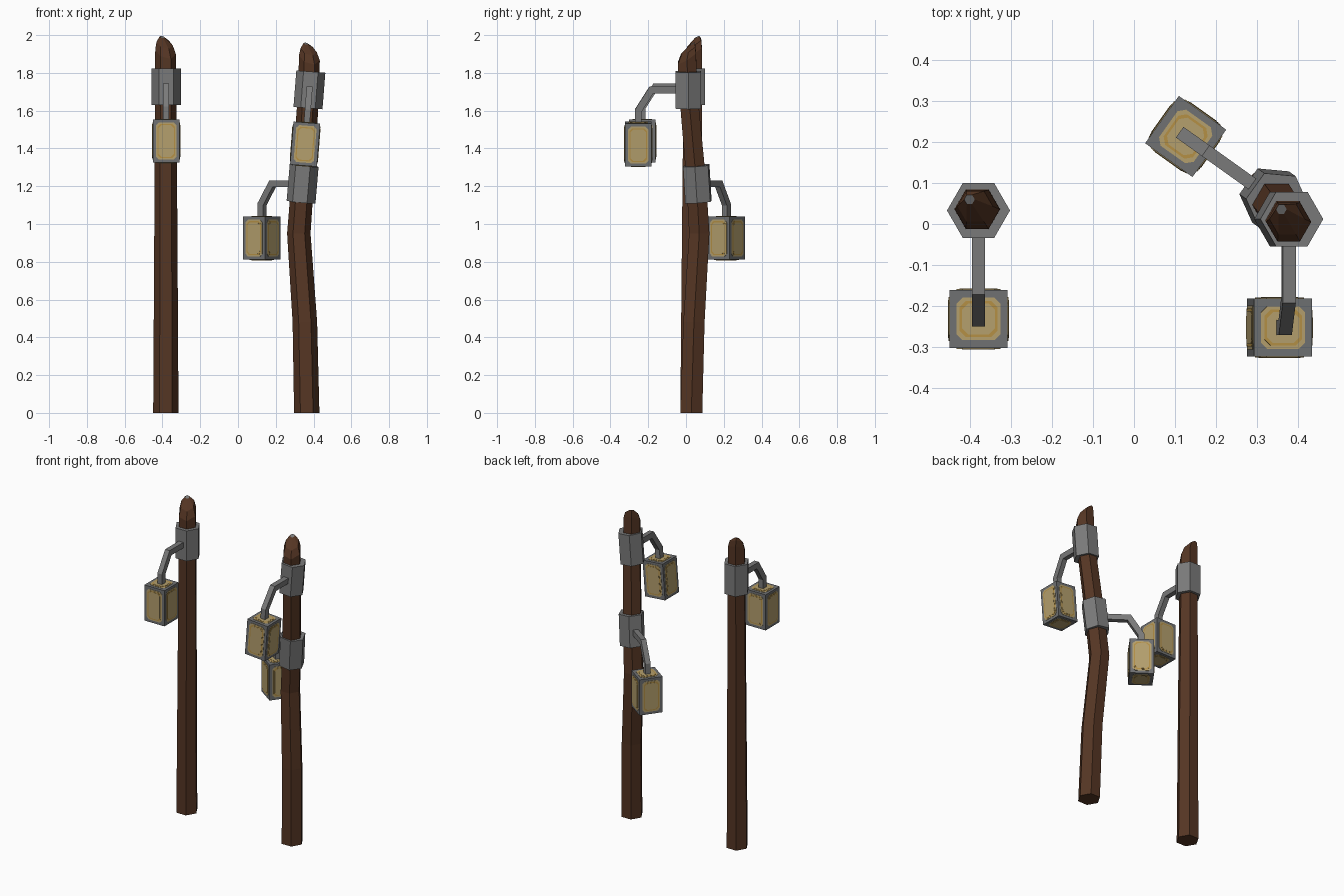
import bpy, bmesh, math
from mathutils import Matrix, Vector

if "Cube" in bpy.data.objects:
    bpy.data.objects.remove(bpy.data.objects["Cube"])


def material(name, rgb):
    m = bpy.data.materials.new(name)
    m.diffuse_color = (*rgb, 1)
    m.use_nodes = True
    m.node_tree.nodes["Principled BSDF"].inputs["Base Color"].default_value = m.diffuse_color
    return m


WOOD = material("dark wood", (0.09, 0.036, 0.017))
IRON = material("grey iron", (0.195, 0.195, 0.195))
FRAME = material("lantern frame grey", (0.16, 0.165, 0.17))
GLASS = material("pale glass", (0.46, 0.35, 0.155))
AMBER = material("amber glow", (0.46, 0.28, 0.06))


def finish(name, bm, mats, matrix=Matrix()):
    bmesh.ops.recalc_face_normals(bm, faces=bm.faces)
    me = bpy.data.meshes.new(name)
    bm.to_mesh(me)
    bm.free()
    for m in mats:
        me.materials.append(m)
    ob = bpy.data.objects.new(name, me)
    ob.matrix_world = matrix
    bpy.context.collection.objects.link(ob)
    return ob


def loft(bm, rings):
    """Skin a list of closed point rings and cap both ends."""
    vs = [[bm.verts.new(p) for p in r] for r in rings]
    n = len(vs[0])
    for a, b in zip(vs, vs[1:]):
        for i in range(n):
            bm.faces.new((a[i], a[(i + 1) % n], b[(i + 1) % n], b[i]))
    bm.faces.new(vs[0][::-1])
    return bm.faces.new(vs[-1])


def hexagon(x, y, z, r, sx=0, sy=0):
    pts = []
    for i in range(6):
        dx = r * math.cos(i * math.pi / 3)
        dy = r * math.sin(i * math.pi / 3)
        pts.append((x + dx, y + dy, z + sx * dx + sy * dy))
    return pts


# Hexagonal posts with a slanted, whittled tip
def post(name, rings):
    bm = bmesh.new()
    cap = loft(bm, [hexagon(*r) for r in rings])
    cap.material_index = 1
    finish(name, bm, [WOOD, IRON])


post("straight_post", [
    (-0.382, 0.028, 0, 0.067), (-0.382, 0.032, 1.0, 0.061),
    (-0.383, 0.036, 1.8, 0.056), (-0.383, 0.036, 1.91, 0.055, -0.25, 0.6),
    (-0.388, 0.043, 1.955, 0.043, -0.25, 0.6),
    (-0.402, 0.060, 1.99, 0.013, -0.2, 0.4)])
post("bent_post", [
    (0.364, 0.028, 0, 0.067), (0.354, 0.042, 0.48, 0.065),
    (0.322, 0.070, 0.95, 0.062), (0.342, 0.055, 1.22, 0.060),
    (0.374, 0.012, 1.70, 0.056), (0.378, 0.005, 1.88, 0.055, -0.25, 0.6),
    (0.374, 0.012, 1.92, 0.043, -0.25, 0.6),
    (0.360, 0.036, 1.955, 0.013, -0.2, 0.4)])


def octagon(w, h, c):
    """Half sizes w, h with corners cut by c."""
    return [(w, h - c), (w - c, h), (c - w, h), (-w, h - c),
            (-w, c - h), (c - w, -h), (w - c, -h), (w, c - h)]


# Glass pane: thin plates, with a narrow amber band inside the pale glass
def pane(name, w, h, matrix):
    bm = bmesh.new()
    for i, (inset, t) in enumerate(((0, 0.002), (0.008, 0.003), (0.014, 0.004))):
        o = octagon(w - inset, h - inset, 0.015)
        n = len(bm.faces)
        loft(bm, [[(x, y, z) for x, y in o] for z in (-0.002, t)])
        bm.faces.ensure_lookup_table()
        for f in bm.faces[n:]:
            f.material_index = i % 2
    finish(name, bm, [GLASS, AMBER], matrix)


def lantern_set(name, matrix, collar_tilt=Matrix()):
    # Collar around the post
    bm = bmesh.new()
    loft(bm, [hexagon(0, 0, z, 0.077) for z in (-0.097, 0.097)])
    finish(name + "_collar", bm, [IRON], matrix @ collar_tilt)

    # Square bent arm: (y, z) path, mitred at each joint
    path = [Vector(p) for p in ((-0.04, 0), (-0.195, 0), (-0.265, -0.11), (-0.265, -0.18))]
    rings = []
    for i, p in enumerate(path):
        a = (p - path[max(i - 1, 0)]).normalized()
        b = (path[min(i + 1, 3)] - p).normalized()
        d = (a + b).normalized()
        k = 0.018 / max(d.dot(a if i else b), 0.5)
        nrm = Vector((-d.y, d.x)) * k
        q, r = p + nrm, p - nrm
        rings.append([(-0.016, q.x, q.y), (0.016, q.x, q.y),
                      (0.016, r.x, r.y), (-0.016, r.x, r.y)])
    bm = bmesh.new()
    loft(bm, rings)
    finish(name + "_arm", bm, [IRON], matrix)

    # Lantern box
    centre = matrix @ Matrix.Translation((0, -0.265, -0.288))
    bm = bmesh.new()
    bmesh.ops.create_cube(bm, size=1)
    bmesh.ops.scale(bm, vec=(0.142, 0.142, 0.228), verts=bm.verts)
    finish(name + "_lantern_frame", bm, [FRAME], centre)

    # Panes on four sides, top and bottom
    for i in range(4):
        m = (Matrix.Rotation(i * math.pi / 2, 4, 'Z') @ Matrix.Translation((0, -0.071, 0))
             @ Matrix.Rotation(math.pi / 2, 4, 'X'))
        pane(name + "_side_pane", 0.054, 0.098, centre @ m)
    for flip in (0, math.pi):
        m = Matrix.Rotation(flip, 4, 'X') @ Matrix.Translation((0, 0, 0.114))
        pane(name + "_end_pane", 0.054, 0.052, centre @ m)


def place(x, y, z, turn=0, roll=0):
    return (Matrix.Translation((x, y, z)) @ Matrix.Rotation(math.radians(roll), 4, 'Y')
            @ Matrix.Rotation(math.radians(turn), 4, 'Z'))


lantern_set("left", place(-0.38, 0.033, 1.727))
lantern_set("right_upper", place(0.378, 0.012, 1.71, 0, 4.5))
lantern_set("right_lower", place(0.342, 0.060, 1.213, 234.5),
            Matrix.Rotation(math.radians(-6), 4, 'X'))
